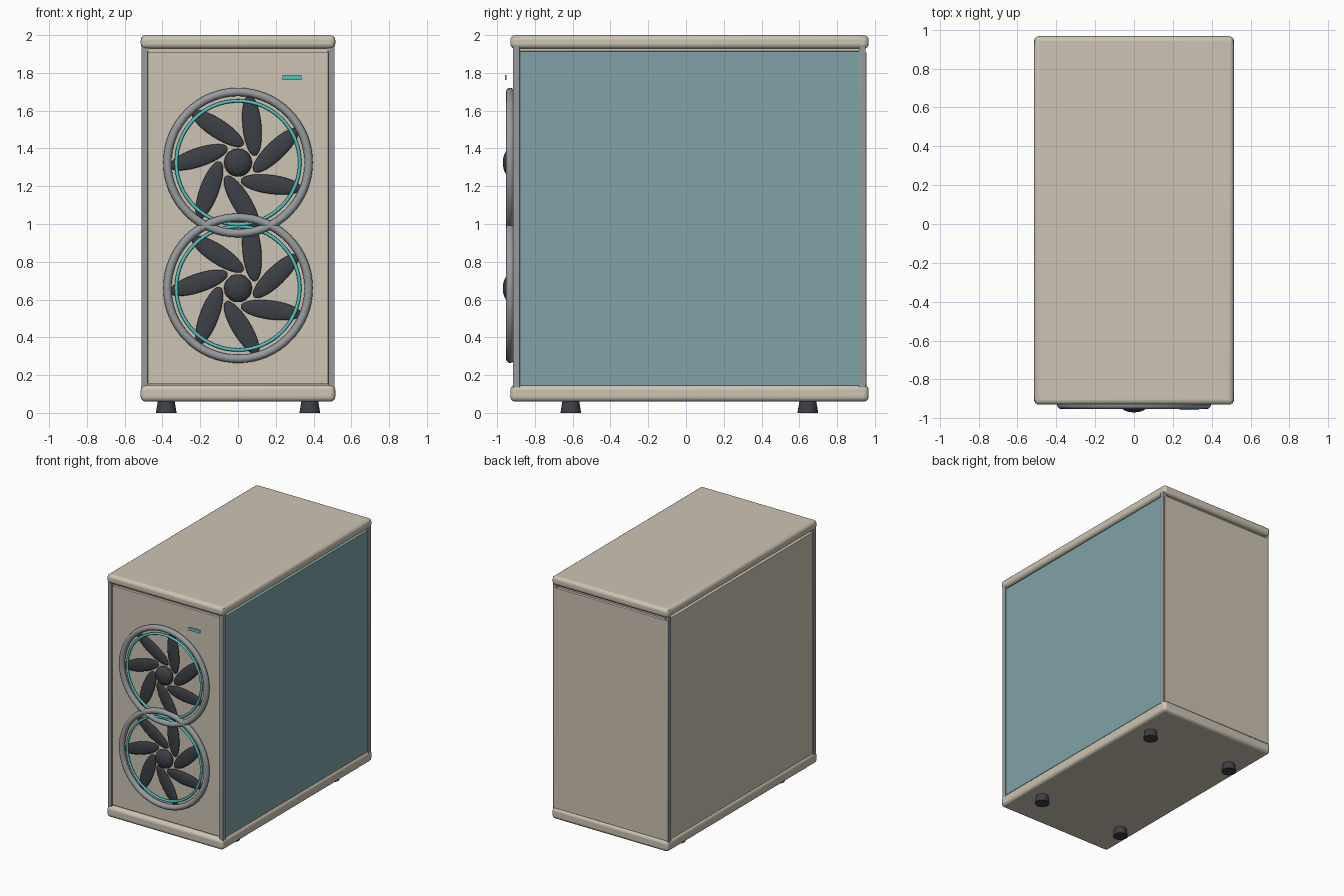
import bpy
from math import radians, sin, cos, pi

cube = bpy.data.objects.get("Cube")
if cube:
    bpy.data.objects.remove(cube, do_unlink=True)


def material(name, r, g, b):
    mat = bpy.data.materials.new(name)
    mat.diffuse_color = (r, g, b, 1)
    mat.use_nodes = True
    node = next(n for n in mat.node_tree.nodes if n.type == "BSDF_PRINCIPLED")
    node.inputs["Base Color"].default_value = (r, g, b, 1)
    return mat


BEIGE = material("warm_beige", 0.61, 0.55, 0.45)
GLASS = material("tinted_glass", 0.21, 0.37, 0.39)
METAL = material("grey_metal", 0.31, 0.33, 0.34)
DARK = material("dark_plastic", 0.045, 0.052, 0.06)
TEAL = material("teal_light", 0.09, 0.56, 0.53)


def finish(name, mat, smooth=True):
    obj = bpy.context.object
    obj.name = name
    obj.data.materials.append(mat)
    if smooth:
        bpy.ops.object.transform_apply(location=False, rotation=True, scale=True)
        bpy.ops.object.shade_smooth_by_angle(angle=radians(40))
    return obj


def box(name, mat, x, y, z, bevel=0.0, segments=2):
    """Box from (low, high) ranges, with optional rounded edges."""
    ranges = (x, y, z)
    bpy.ops.mesh.primitive_cube_add(size=1, location=[(a + b) / 2 for a, b in ranges])
    bpy.context.object.scale = [b - a for a, b in ranges]
    obj = finish(name, mat)
    if bevel:
        mod = obj.modifiers.new("rounded_edges", "BEVEL")
        mod.width = bevel
        mod.segments = segments
        bpy.ops.object.modifier_apply(modifier=mod.name)
        bpy.ops.object.shade_smooth_by_angle(angle=radians(40))
    return obj


def ring(name, mat, y, z, major, minor):
    bpy.ops.mesh.primitive_torus_add(
        location=(0, y, z), rotation=(pi / 2, 0, 0), major_radius=major,
        minor_radius=minor, major_segments=64, minor_segments=12)
    finish(name, mat)


def ellipsoid(name, mat, location, radii, turn=0.0):
    bpy.ops.mesh.primitive_uv_sphere_add(
        segments=24, ring_count=14, radius=1, location=location, rotation=(0, -turn, 0))
    bpy.context.object.scale = radii
    finish(name, mat)


# Case shell: core, top and bottom trays
box("inner_chassis", BEIGE, (-0.475, 0.475), (-0.885, 0.935), (0.1, 1.96))
box("top_cover", BEIGE, (-0.515, 0.515), (-0.93, 0.967), (1.928, 2.0), 0.026, 4)
box("bottom_tray", BEIGE, (-0.515, 0.515), (-0.93, 0.967), (0.06, 0.148), 0.026, 4)

# Outer panels
box("front_panel", BEIGE, (-0.478, 0.478), (-0.905, -0.88), (0.155, 1.908), 0.004)
box("back_panel", BEIGE, (-0.5, 0.5), (0.925, 0.956), (0.145, 1.908), 0.004)
box("right_side_panel", BEIGE, (-0.505, -0.47), (-0.882, 0.918), (0.145, 1.915), 0.004)
box("left_glass_panel", GLASS, (0.47, 0.505), (-0.882, 0.918), (0.145, 1.915), 0.003)

# Corner posts and feet
for side, sx in (("left", 1), ("right", -1)):
    x = sorted((sx * 0.478, sx * 0.511))
    for end, y, foot_y in (("front", (-0.917, -0.88), -0.61), ("back", (0.915, 0.951), 0.645)):
        box(f"{end}_{side}_post", METAL, x, y, (0.07, 1.991), 0.004)
        bpy.ops.mesh.primitive_cone_add(
            vertices=24, radius1=0.055, radius2=0.043, depth=0.07,
            location=(sx * 0.38, foot_y, 0.035))
        finish(f"{end}_{side}_foot", DARK)

# Two front fans
BLADES = 7
for label, z in (("upper", 1.325), ("lower", 0.66)):
    ring(f"{label}_fan_frame", METAL, -0.931, z, 0.374, 0.022)
    ring(f"{label}_fan_light_ring", TEAL, -0.931, z, 0.327, 0.009)
    ellipsoid(f"{label}_fan_hub", DARK, (0, -0.93, z), (0.074, 0.04, 0.074))
    for i in range(BLADES):
        angle = radians(18) + 2 * pi * i / BLADES
        place = (0.21 * cos(angle), -0.921, z + 0.21 * sin(angle))
        ellipsoid(f"{label}_fan_blade_{i + 1}", DARK, place,
                  (0.162, 0.014, 0.05), angle + radians(26))

# Status light
box("status_light", TEAL, (0.235, 0.335), (-0.958, -0.95), (1.762, 1.788))
